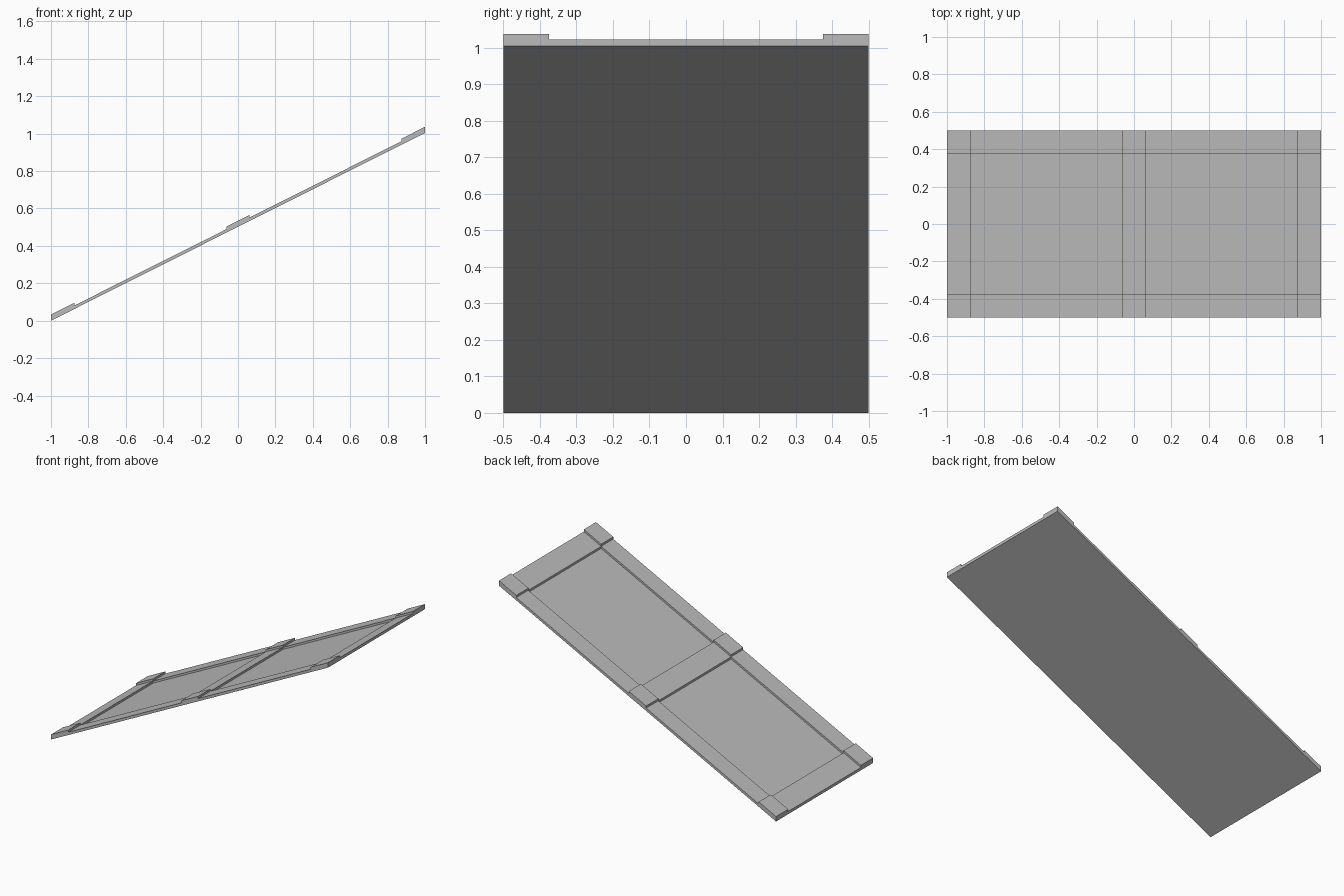
import bpy
import bmesh

cube = bpy.data.objects.get("Cube")
if cube:
    bpy.data.objects.remove(cube, do_unlink=True)

SLOPE = 0.502          # rise per unit of x
PANEL = 0.0045         # vertical thickness of the base panel
LAYER = 0.014          # vertical thickness of each raised layer
RAIL_Y = 0.375         # inner edge of the side rails

grey = bpy.data.materials.new("plain_grey")
grey.use_nodes = True
grey.diffuse_color = (0.5, 0.5, 0.5, 1)
grey.node_tree.nodes["Principled BSDF"].inputs["Base Color"].default_value = (0.5, 0.5, 0.5, 1)


def slab(name, xs, ys, low, high):
    """Box sheared along the ramp, with upright ends."""
    bm = bmesh.new()
    bmesh.ops.create_cube(bm, size=1)
    for v in bm.verts:
        x = xs[v.co.x > 0]
        y = ys[v.co.y > 0]
        lift = high if v.co.z > 0 else low
        v.co = (x, y, SLOPE * (x + 1) + lift)
    mesh = bpy.data.meshes.new(name)
    bm.to_mesh(mesh)
    bm.free()
    mesh.materials.append(grey)
    obj = bpy.data.objects.new(name, mesh)
    bpy.context.collection.objects.link(obj)


beams = {"lower": (-1, -0.875), "middle": (-0.0625, 0.0625), "upper": (0.875, 1)}
sides = {"front": (-0.5, -RAIL_Y), "back": (RAIL_Y, 0.5)}
first = PANEL + LAYER
second = first + LAYER

# Thin sloping base
slab("base_panel", (-1, 1), (-0.5, 0.5), 0, PANEL)

# Long rails on both sides
for side, ys in sides.items():
    slab(side + "_rail", (-1, 1), ys, PANEL, first)

# Cross beams between the rails, with raised blocks where they meet
for place, xs in beams.items():
    slab(place + "_beam", xs, (-RAIL_Y, RAIL_Y), PANEL, first)
    for side, ys in sides.items():
        slab(place + "_" + side + "_block", xs, ys, first, second)
